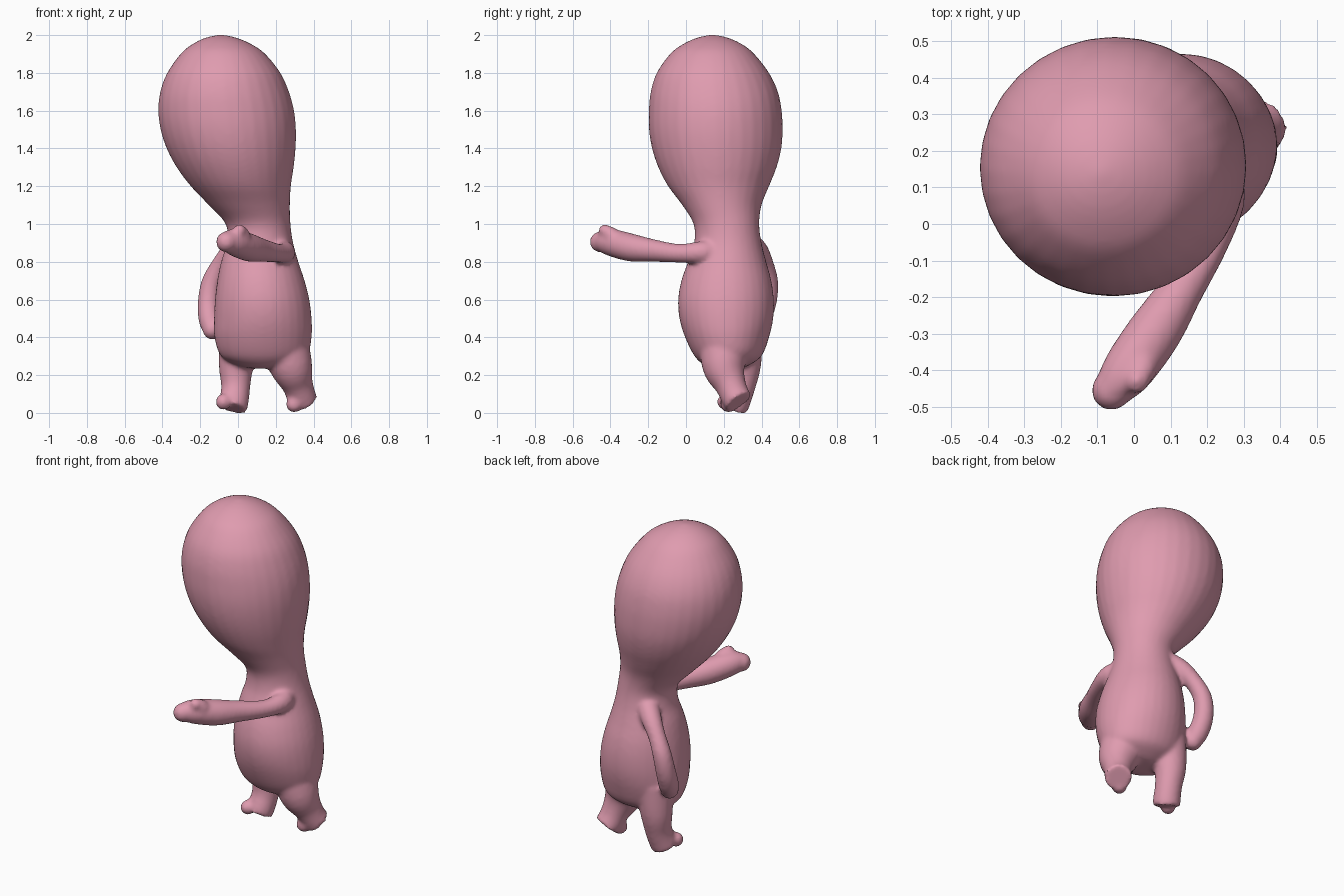
import bpy, bmesh, math
from mathutils import Vector

SIDES = 32
bm = bmesh.new()


def smooth_path(rows, steps=4):
    """Catmull-Rom interpolation through rows of numbers."""
    rows = [Vector(r) for r in rows]
    out = []
    for i in range(len(rows) - 1):
        a, b, c, d = rows[max(i - 1, 0)], rows[i], rows[i + 1], rows[min(i + 2, len(rows) - 1)]
        for s in range(steps):
            t = s / steps
            out.append(0.5 * (2 * b + (c - a) * t + (2 * a - 5 * b + 4 * c - d) * t * t
                              + (3 * b - a - 3 * c + d) * t ** 3))
    return out + [rows[-1]]


def loft(rings):
    """rings: (centre, half axis u, half axis v); closed with flat caps."""
    loops = []
    for c, u, v in rings:
        loops.append([bm.verts.new(c + u * math.cos(a) + v * math.sin(a))
                      for a in (2 * math.pi * k / SIDES for k in range(SIDES))])
    for p, q in zip(loops, loops[1:]):
        for k in range(SIDES):
            n = (k + 1) % SIDES
            bm.faces.new((p[k], p[n], q[n], q[k]))
    bm.faces.new(loops[0][::-1])
    bm.faces.new(loops[-1])


def limb(rows):
    """rows: (x, y, z, radius) along the limb."""
    pts = smooth_path(rows)
    cs = [Vector(p[:3]) for p in pts]
    ref = Vector((0.62, -0.78, 0.0)) if abs((cs[-1] - cs[0]).normalized().z) > 0.6 else Vector((0, 0, 1))
    rings = []
    for i, c in enumerate(cs):
        t = (cs[min(i + 1, len(cs) - 1)] - cs[max(i - 1, 0)]).normalized()
        u = (ref - t * ref.dot(t)).normalized()
        rings.append((c, u * pts[i][3], t.cross(u) * pts[i][3]))
    loft(rings)


def ball(x, y, z, r):
    g = bmesh.ops.create_uvsphere(bm, u_segments=24, v_segments=16, radius=r)
    bmesh.ops.translate(bm, verts=g["verts"], vec=(x, y, z))


# Head and torso: z, x min, x max, y min, y max
body = [
    (0.235, 0.07, 0.20, 0.15, 0.29), (0.25, 0.00, 0.28, 0.10, 0.33),
    (0.30, -0.09, 0.365, 0.045, 0.40), (0.40, -0.125, 0.39, -0.005, 0.44),
    (0.50, -0.127, 0.39, -0.035, 0.462), (0.60, -0.122, 0.378, -0.042, 0.465),
    (0.70, -0.11, 0.353, -0.025, 0.452), (0.80, -0.09, 0.32, 0.01, 0.425),
    (0.90, -0.06, 0.292, 0.043, 0.40), (1.00, -0.065, 0.278, 0.04, 0.388),
    (1.10, -0.155, 0.275, -0.02, 0.40), (1.20, -0.25, 0.28, -0.095, 0.44),
    (1.30, -0.325, 0.295, -0.147, 0.48), (1.40, -0.378, 0.305, -0.18, 0.505),
    (1.50, -0.41, 0.307, -0.196, 0.512), (1.60, -0.422, 0.297, -0.197, 0.507),
    (1.70, -0.412, 0.27, -0.187, 0.487), (1.80, -0.375, 0.225, -0.155, 0.44),
    (1.90, -0.305, 0.145, -0.085, 0.362), (1.95, -0.245, 0.075, -0.02, 0.30),
    (1.985, -0.175, -0.005, 0.055, 0.225), (2.002, -0.10, -0.08, 0.13, 0.15),
]
loft([(Vector(((x0 + x1) / 2, (y0 + y1) / 2, z)),
       Vector(((x1 - x0) / 2, 0, 0)), Vector((0, (y1 - y0) / 2, 0)))
      for z, x0, x1, y0, y1 in smooth_path(body)])

# Raised arm with mitten hand and thumb
limb([(0.18, 0.20, 0.86, 0.06), (0.245, 0.09, 0.85, 0.06), (0.215, -0.04, 0.845, 0.05),
      (0.13, -0.18, 0.86, 0.061), (0.06, -0.29, 0.875, 0.074), (-0.01, -0.39, 0.90, 0.072),
      (-0.05, -0.445, 0.91, 0.058), (-0.075, -0.485, 0.908, 0.03)])
ball(-0.062, -0.455, 0.905, 0.055)
limb([(0.03, -0.36, 0.90, 0.05), (0.02, -0.40, 0.945, 0.042), (0.008, -0.43, 0.972, 0.028)])
ball(0.008, -0.43, 0.965, 0.034)

# Lowered arm with hand resting by the hip
limb([(0.03, 0.33, 0.90, 0.065), (-0.03, 0.38, 0.855, 0.058), (-0.09, 0.415, 0.785, 0.05),
      (-0.14, 0.435, 0.69, 0.054), (-0.157, 0.422, 0.58, 0.057), (-0.15, 0.385, 0.49, 0.058),
      (-0.135, 0.355, 0.44, 0.05)])
ball(-0.135, 0.355, 0.44, 0.053)

# Legs with tilted flat soles, and a toe bump on each foot
limb([(0.01, 0.30, 0.42, 0.11), (-0.01, 0.305, 0.25, 0.092), (-0.012, 0.29, 0.14, 0.077),
      (-0.021, 0.264, 0.065, 0.078), (-0.03, 0.25, 0.026, 0.078)])
ball(-0.077, 0.207, 0.058, 0.043)
limb([(0.23, 0.20, 0.42, 0.13), (0.28, 0.20, 0.25, 0.115), (0.315, 0.235, 0.15, 0.083),
      (0.335, 0.26, 0.09, 0.077), (0.35, 0.28, 0.058, 0.077)])
ball(0.297, 0.225, 0.045, 0.044)

bmesh.ops.recalc_face_normals(bm, faces=bm.faces)
mesh = bpy.data.meshes.new("figure_body")
bm.to_mesh(mesh)
bm.free()
figure = bpy.data.objects.new("figure_body", mesh)
bpy.context.collection.objects.link(figure)

# Pink skin
skin = bpy.data.materials.new("pink_skin")
skin.diffuse_color = (0.74, 0.33, 0.43, 1)
mesh.materials.append(skin)

# Fuse the parts into one soft surface
fuse = figure.modifiers.new("fuse", "REMESH")
fuse.mode = "VOXEL"
fuse.voxel_size = 0.012
fuse.use_smooth_shade = True
soften = figure.modifiers.new("soften", "SMOOTH")
soften.factor = 0.5
soften.iterations = 8
